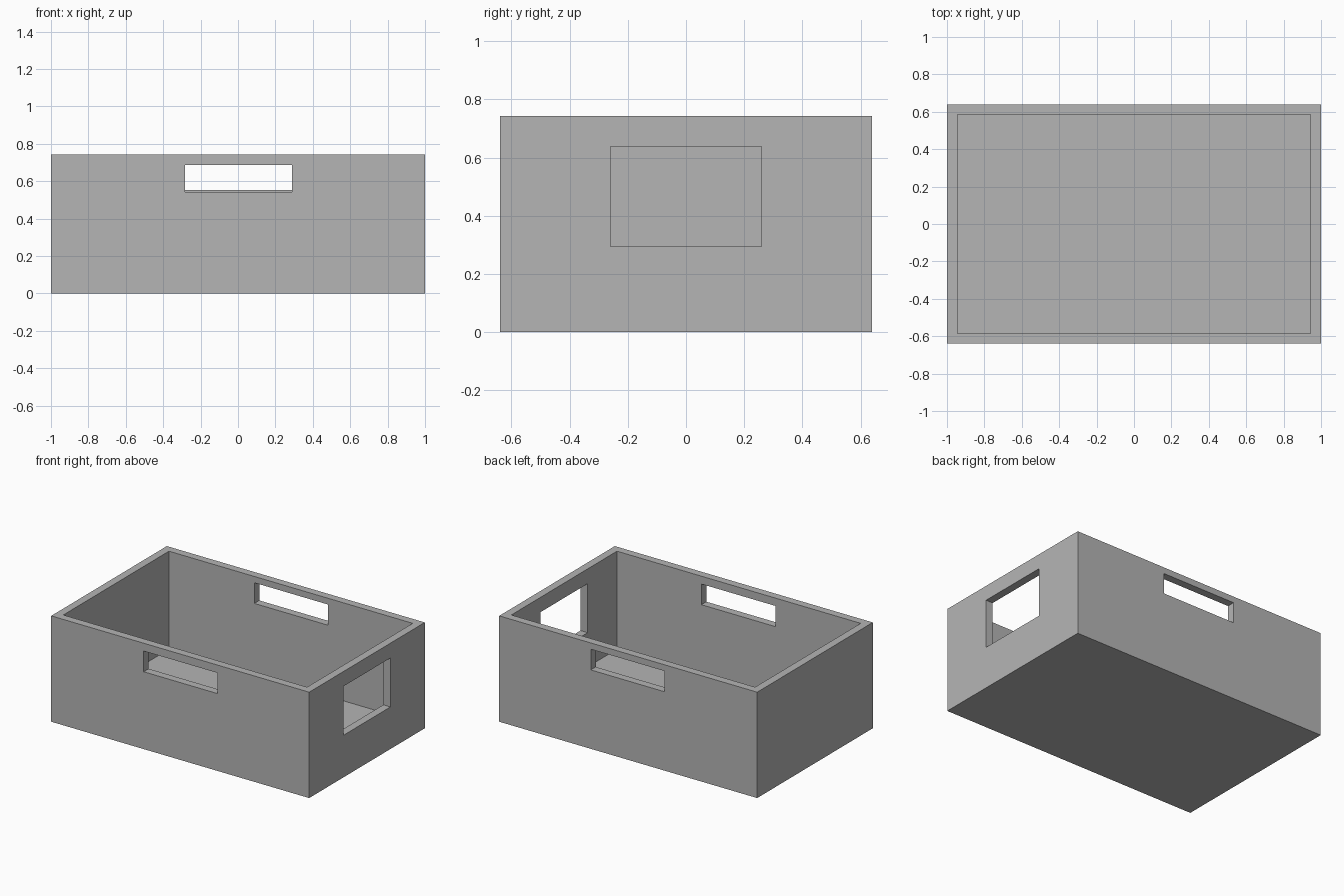
import bpy
from mathutils import Vector

cube = bpy.data.objects.get("Cube")
if cube:
    bpy.data.objects.remove(cube, do_unlink=True)

LENGTH, DEPTH, HEIGHT, WALL = 2.0, 1.28, 0.742, 0.055


def box(name, low, high):
    """Axis-aligned box between two opposite corners."""
    low, high = Vector(low), Vector(high)
    bpy.ops.mesh.primitive_cube_add(size=1, location=(0, 0, 0))
    obj = bpy.context.object
    obj.name = obj.data.name = name
    for v in obj.data.vertices:
        v.co = [l + (c + 0.5) * (h - l) for l, h, c in zip(low, high, v.co)]
    return obj


def cut(target, name, low, high):
    """Subtract a box from the target."""
    cutter = box(name, low, high)
    cutter.hide_render = True
    mod = target.modifiers.new(name, "BOOLEAN")
    mod.operation, mod.solver, mod.object = "DIFFERENCE", "EXACT", cutter
    bpy.context.view_layer.objects.active = target
    bpy.ops.object.modifier_apply(modifier=mod.name)
    bpy.data.objects.remove(cutter, do_unlink=True)


grey = bpy.data.materials.new("plain_grey")
grey.use_nodes = True
colour = (0.46, 0.46, 0.46, 1)
grey.diffuse_color = colour
grey.node_tree.nodes["Principled BSDF"].inputs["Base Color"].default_value = colour

# Solid block, hollowed to an open tray
x, y = LENGTH / 2, DEPTH / 2
tray = box("open_box", (-x, -y, 0), (x, y, HEIGHT))
tray.data.materials.append(grey)
cut(tray, "cavity", (WALL - x, WALL - y, WALL), (x - WALL, y - WALL, HEIGHT + 0.1))

# Hand slots through the front and back walls
for name, side, bottom in (("front_slot", -1, 0.542), ("back_slot", 1, 0.553)):
    ends = sorted((side * (y - 0.1), side * (y + 0.1)))
    cut(tray, name, (-0.283, ends[0], bottom), (0.29, ends[1], bottom + 0.145))

# Window through the left (+x) end wall
cut(tray, "end_window", (x - 0.1, -0.26, 0.295), (x + 0.1, 0.26, 0.638))
